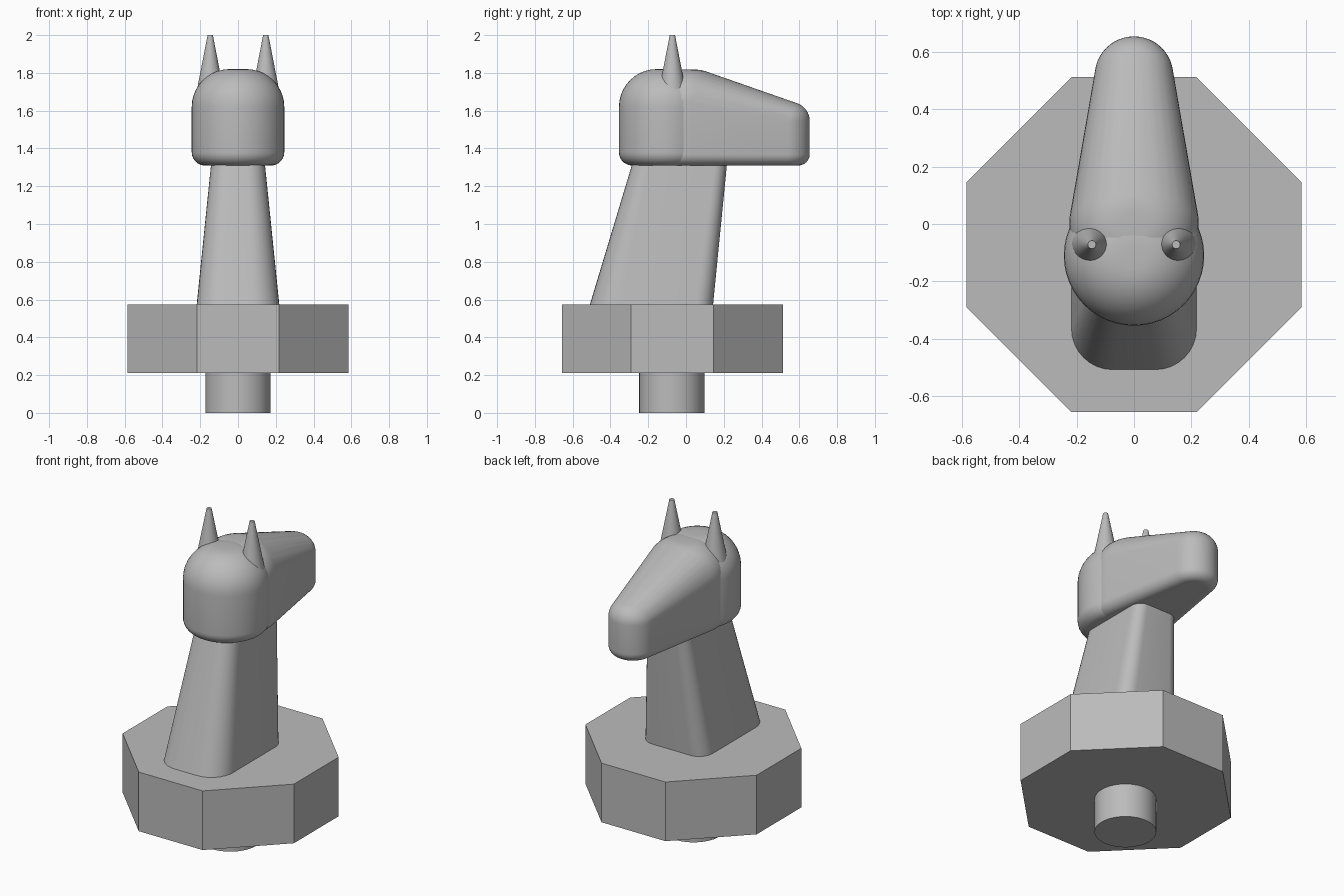
import bpy, bmesh, math
from mathutils import Vector

if "Cube" in bpy.data.objects:
    bpy.data.objects.remove(bpy.data.objects["Cube"])

GREY = (0.5, 0.5, 0.5, 1)
mat = bpy.data.materials.new("plain grey")
mat.use_nodes = True
mat.diffuse_color = GREY
mat.node_tree.nodes["Principled BSDF"].inputs["Base Color"].default_value = GREY


def finish(name, bm, smooth=True):
    bmesh.ops.recalc_face_normals(bm, faces=bm.faces[:])
    mesh = bpy.data.meshes.new(name)
    bm.to_mesh(mesh)
    bm.free()
    mesh.materials.append(mat)
    obj = bpy.data.objects.new(name, mesh)
    bpy.context.collection.objects.link(obj)
    if smooth:
        bpy.ops.object.select_all(action="DESELECT")
        obj.select_set(True)
        bpy.context.view_layer.objects.active = obj
        bpy.ops.object.shade_smooth_by_angle(angle=math.radians(32))
    return obj


def loft(name, rings, smooth=True):
    """Join equal-length rings of points and cap both ends."""
    bm = bmesh.new()
    loops = [[bm.verts.new(p) for p in ring] for ring in rings]
    n = len(loops[0])
    for a, b in zip(loops, loops[1:]):
        for i in range(n):
            j = (i + 1) % n
            bm.faces.new((a[i], a[j], b[j], b[i]))
    bm.faces.new(loops[0][::-1])
    bm.faces.new(loops[-1])
    return finish(name, bm, smooth)


def circle(x, y, z, r, n=48):
    return [(x + r * math.cos(math.tau * i / n), y + r * math.sin(math.tau * i / n), z)
            for i in range(n)]


def pill(y, r, bottom, top, low_round, top_round, steps=10):
    """Rings of an upright cylinder with rounded lower and upper rims."""
    rings = []
    for i in range(steps + 1):
        a = math.pi / 2 * i / steps
        rings.append(circle(0, y, bottom + low_round * (1 - math.cos(a)),
                            r - low_round * (1 - math.sin(a))))
    for i in range(steps + 1):
        a = math.pi / 2 * i / steps
        rings.append(circle(0, y, top - top_round * (1 - math.sin(a)),
                            r - top_round * (1 - math.cos(a))))
    return rings


def neck_ring(z, half, front, back, r_front, r_back, steps=8):
    """Rounded rectangle with softer corners at the front."""
    corners = ((half, back, r_back), (-half, back, r_back),
               (-half, front, r_front), (half, front, r_front))
    points = []
    for k, (x, y, r) in enumerate(corners):
        cx = x - math.copysign(r, x)
        cy = y - r if k < 2 else y + r
        for i in range(steps + 1):
            a = math.pi / 2 * (k + i / steps)
            points.append((cx + r * math.cos(a), cy + r * math.sin(a), z))
    return points


# Round peg under the base
loft("peg", [circle(0, -0.075, 0, 0.173), circle(0, -0.075, 0.25, 0.173)])

# Eight-sided base block
W, C, Y = 0.585, 0.218, -0.072
octagon = [(W, -C), (W, C), (C, W), (-C, W), (-W, C), (-W, -C), (-C, -W), (C, -W)]
loft("base", [[(x, y + Y, z) for x, y in octagon] for z in (0.21, 0.575)], smooth=False)

# Tapering, leaning neck
loft("neck", [neck_ring(0.56, 0.22, -0.513, 0.142, 0.145, 0.09),
              neck_ring(1.40, 0.134, -0.26, 0.225, 0.09, 0.06)])

# Domed skull
loft("skull", pill(-0.11, 0.245, 1.31, 1.82, 0.07, 0.2))

# Snout: hull between a tall rounded end and a small tip
bm = bmesh.new()
for ring in pill(0.0, 0.226, 1.31, 1.818, 0.06, 0.18) + pill(0.518, 0.137, 1.31, 1.645, 0.06, 0.1):
    for p in ring:
        bm.verts.new(p)
hull = bmesh.ops.convex_hull(bm, input=bm.verts[:])
spare = [v for v in hull["geom_interior"] if isinstance(v, bmesh.types.BMVert)]
bmesh.ops.delete(bm, geom=spare, context="VERTS")
bmesh.ops.dissolve_limit(bm, angle_limit=math.radians(0.5), verts=bm.verts[:], edges=bm.edges[:])
finish("snout", bm)

# Pointed ears
for side, x in (("left", 0.147), ("right", -0.147)):
    loft(side + "_ear", [circle(x, -0.072, 1.66, 0.08, 32), circle(x, -0.072, 2.0, 0.014, 32)])
